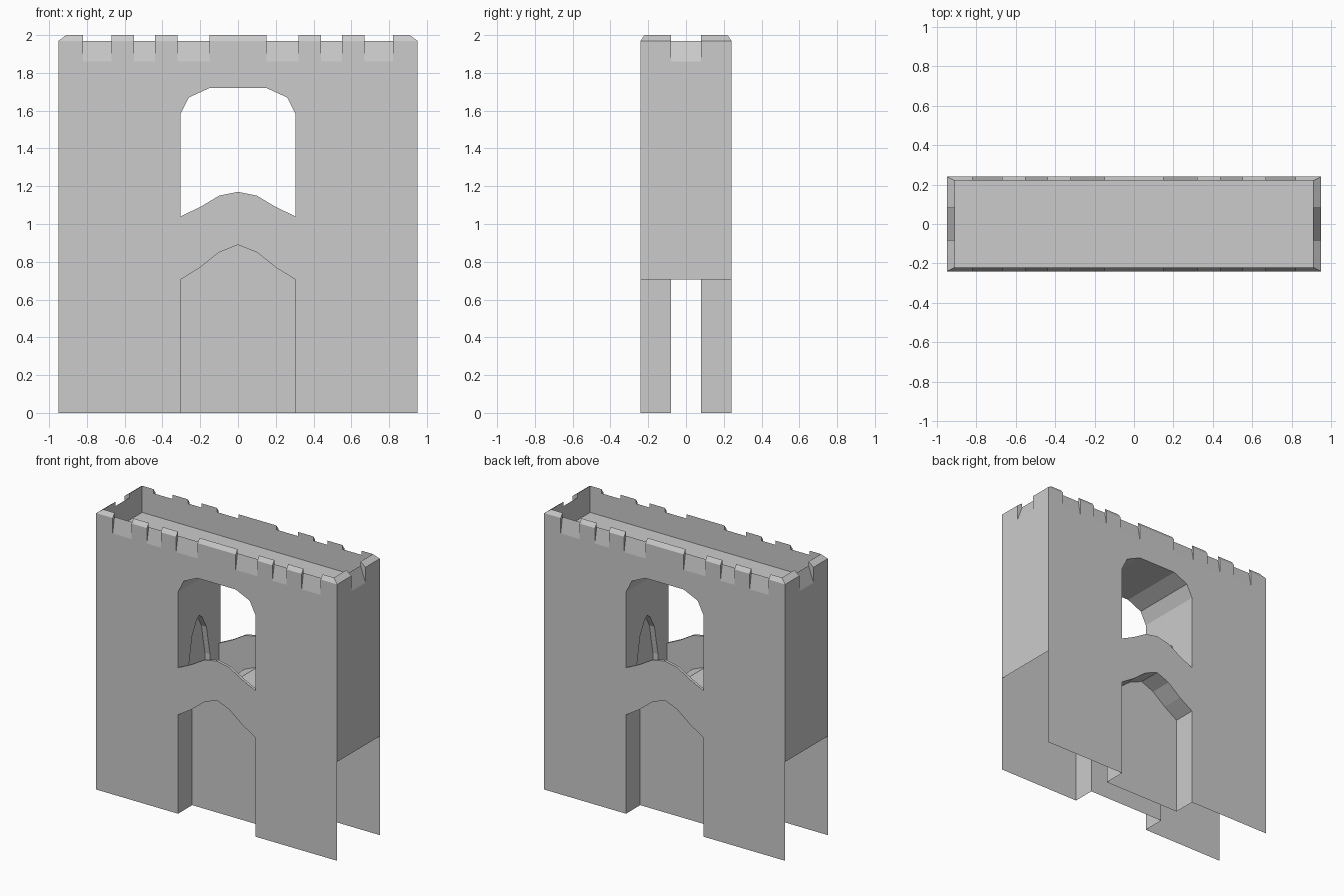
import bpy, bmesh
from mathutils import Vector

if "Cube" in bpy.data.objects:
    bpy.data.objects.remove(bpy.data.objects["Cube"])

X, Y, XI, YI = 0.95, 0.24, 0.91, 0.22      # outer and inner parapet half sizes
DECK = 1.81

# Quarter profiles (x or y distance from centre, z)
door_arch = [(0, .89), (.1, .85), (.2, .77), (.305, .705)]
sill = [(0, 1.17), (.1, 1.15), (.2, 1.09), (.305, 1.04)]
window_head = [(.305, 1.04), (.305, 1.58), (.26, 1.67), (.15, 1.72), (0, 1.72)]
gallery = [(0, .95), (.1, .91), (.2, .83), (.305, .77)]
niche = [(-.12, .77), (-.12, 1.0), (-.08, 1.21), (-.03, 1.30), (0, 1.323)]


def face(bm, pts, toward):
    f = bm.faces.new([bm.verts.new(p) for p in pts])
    f.normal_update()
    if f.normal.dot(Vector(toward)) < 0:
        f.normal_flip()


def strip(bm, a, b, toward):
    """Band of quads between two matching point rows; first quad sets the facing."""
    flip = None
    for i in range(len(a) - 1):
        f = bm.faces.new([bm.verts.new(p) for p in (a[i], a[i + 1], b[i + 1], b[i])])
        f.normal_update()
        if flip is None:
            flip = f.normal.dot(Vector(toward)) < 0
        if flip:
            f.normal_flip()


def finish(bm, name):
    """Weld the quarter and mirror it to all four corners."""
    bmesh.ops.remove_doubles(bm, verts=bm.verts, dist=.0005)
    me = bpy.data.meshes.new(name)
    bm.to_mesh(me)
    bm.free()
    ob = bpy.data.objects.new(name, me)
    bpy.context.collection.objects.link(ob)
    ob.modifiers.new("Mirror", 'MIRROR').use_axis = (True, True, False)


def crest(stops, merlon, last_inner):
    """Outer and inner battlement outlines, alternating merlon and gap."""
    outer, inner = [], []
    for u0, u1 in zip(stops, stops[1:]):
        for u in (u0, u1):
            outer.append((u, 1.97 if merlon else 1.86))
            inner.append((u, 2.0 if merlon else 1.97))
        merlon = not merlon
    inner[-1] = (last_inner, 2.0)
    return outer, inner


def on_y(pts, y):
    return [(u, y, z) for u, z in pts]


def on_x(pts, x):
    return [(x, u, z) for u, z in pts]


def neg(pts):
    return [(-u, z) for u, z in pts]


front_out, front_in = crest([0, .15, .32, .44, .55, .67, .82, X], True, XI)
side_out, side_in = crest([0, .08, Y], False, YI)
side_out, side_in = neg(side_out), neg(side_in)

# Outer walls: thin front sheet with door and window openings, raised side sheet
bm = bmesh.new()
outline = door_arch + [(.305, 0), (X, 0)] + front_out[::-1] + window_head[::-1] + sill[-2::-1]
face(bm, on_y(outline, -Y), (0, -1, 0))
face(bm, on_x(side_out + [(-Y, .705), (0, .705)], X), (1, 0, 0))
finish(bm, "outer_walls")

# Parapet: sloped crenellations, inner faces and the roof deck
bm = bmesh.new()
strip(bm, on_y(front_out, -Y), on_y(front_in, -YI), (0, -1, 1))
strip(bm, on_x(side_out, X), on_x(side_in, XI), (1, 0, 1))
face(bm, on_y(front_in + [(XI, DECK), (0, DECK)], -YI), (0, 1, 0))
face(bm, on_x(side_in + [(-YI, DECK), (0, DECK)], XI), (-1, 0, 0))
face(bm, [(0, 0, DECK), (XI, 0, DECK), (XI, -YI, DECK), (0, -YI, DECK)], (0, 0, 1))
finish(bm, "parapet_and_deck")

# Door recess: jambs, arch soffit and closing panel
bm = bmesh.new()
frame = door_arch + [(.305, 0)]
strip(bm, on_y(frame, -Y), on_y(frame, -.08), (0, 0, -1))
face(bm, on_y(frame + [(0, 0)], -.08), (0, -1, 0))
finish(bm, "door_recess")

# Window gallery: vault, sill walls and humped floor
bm = bmesh.new()
vault = window_head[1:]
strip(bm, on_y(vault, -Y), on_y(vault, 0), (-1, 0, -1))
strip(bm, on_y(sill, -Y), on_y(sill, -YI), (0, 0, 1))
face(bm, on_y(sill + gallery[::-1], -YI), (0, 1, 0))
strip(bm, on_y(gallery, -YI), on_y(gallery, 0), (0, 0, 1))
jamb = [(0, 1.58), (-Y, 1.58), (-Y, 1.04), (-YI, 1.04), (-YI, .77)] + niche
face(bm, on_x(jamb, .305), (-1, 0, 0))
finish(bm, "window_gallery")

# Pointed niches in both window jambs
bm = bmesh.new()
strip(bm, on_x(niche, .305), on_x(niche, .345), (0, 1, 0))
face(bm, on_x(niche + [(0, .77)], .345), (-1, 0, 0))
face(bm, [(.305, 0, .77), (.345, 0, .77), (.345, -.12, .77), (.305, -.12, .77)], (0, 0, 1))
finish(bm, "side_niches")
